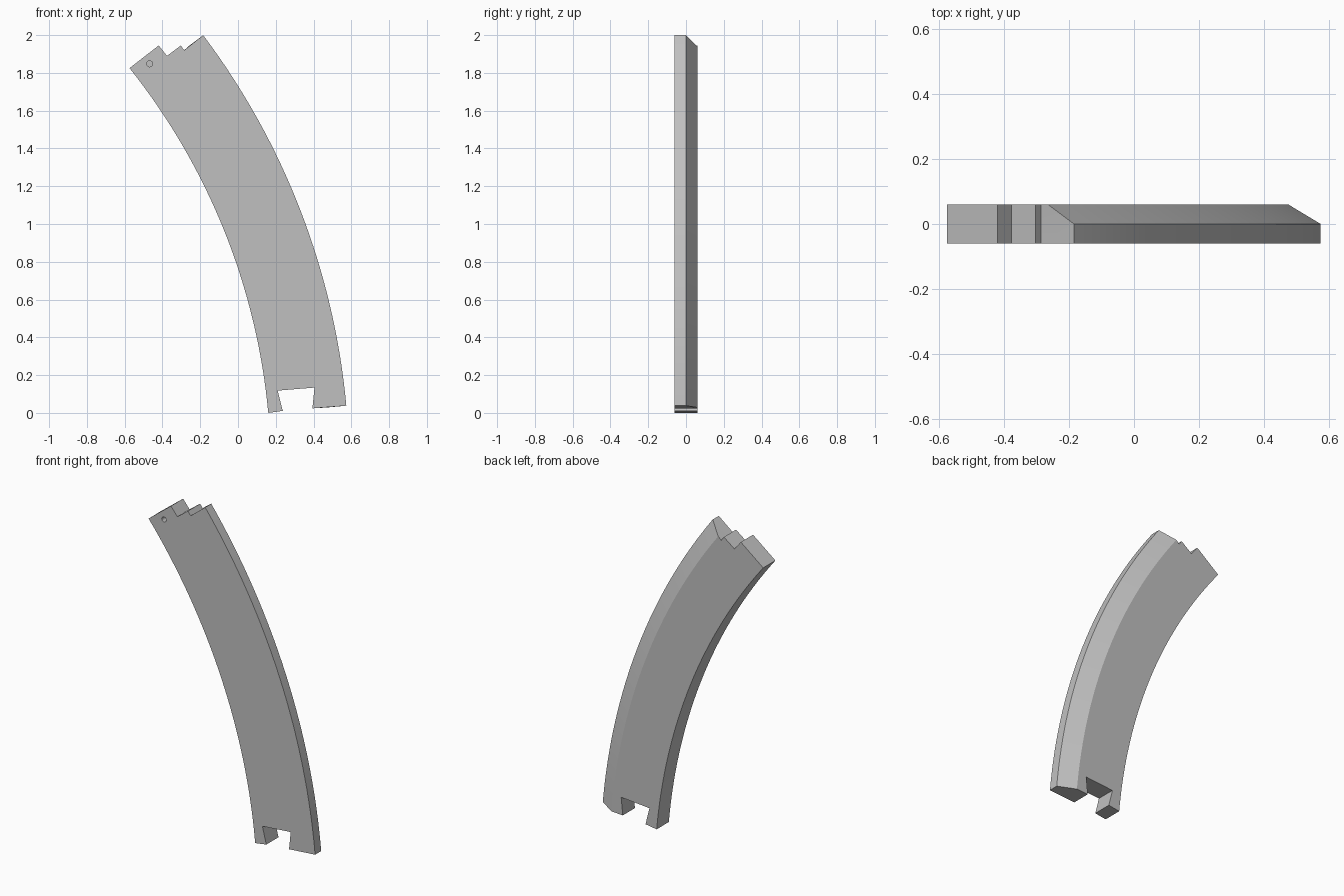
import bpy
import bmesh
from math import cos, sin, radians, pi
from mathutils import Vector

default = bpy.data.objects.get("Cube")
if default:
    bpy.data.objects.remove(default, do_unlink=True)

# Shared arc centre and radii of the curved beam
CENTRE = Vector((-3.265, -0.318))
INNER, OUTER, CHAMFER = 3.44, 3.855, 0.1
HALF = 0.06
SEGMENTS = 32

grey = bpy.data.materials.new("plain grey")
grey.use_nodes = True
colour = (0.53, 0.53, 0.53, 1)
grey.diffuse_color = colour
grey.node_tree.nodes["Principled BSDF"].inputs["Base Color"].default_value = colour


def arc(radius, start, end):
    for i in range(SEGMENTS + 1):
        a = radians(start + (end - start) * i / SEGMENTS)
        yield CENTRE + radius * Vector((cos(a), sin(a)))


def outline(outer, end_angle):
    """Side outline: notched foot, outer arc, stepped head, inner arc."""
    foot = [(0.237, 0.011), (0.21, 0.118), (0.405, 0.134), (0.394, 0.024)]
    head = [(-0.285, 1.92), (-0.303, 1.945), (-0.376, 1.89), (-0.42, 1.945)]
    points = [Vector(p) for p in foot]
    points += arc(outer, 5.3, end_angle)
    points += [Vector(p) for p in head]
    points += arc(INNER, 38.54, 5.3)
    return points


# Curved beam, lofted through three outlines so the back outer edge is bevelled
bm = bmesh.new()
rings = []
for y, outer, end in ((-HALF, OUTER, 36.95), (0, OUTER, 36.95),
                      (HALF, OUTER - CHAMFER, 36.95)):
    rings.append([bm.verts.new((p.x, y, p.y)) for p in outline(outer, end)])
bm.faces.new(rings[0])
bm.faces.new(reversed(rings[-1]))
for a, b in zip(rings, rings[1:]):
    for i in range(len(a)):
        j = (i + 1) % len(a)
        bm.faces.new((a[i], b[i], b[j], a[j]))
bmesh.ops.recalc_face_normals(bm, faces=bm.faces)
mesh = bpy.data.meshes.new("curved_beam")
bm.to_mesh(mesh)
bm.free()
mesh.materials.append(grey)
beam = bpy.data.objects.new("curved_beam", mesh)
bpy.context.collection.objects.link(beam)

# Small blind pin hole in the front of the head
bpy.ops.mesh.primitive_cylinder_add(vertices=16, radius=0.016, depth=0.08,
                                    location=(-0.468, -HALF, 1.848),
                                    rotation=(pi / 2, 0, 0))
cutter = bpy.context.object
cutter.name = "pin_hole_cutter"
cutter.hide_render = True
cutter.data.materials.append(grey)
hole = beam.modifiers.new("pin_hole", "BOOLEAN")
hole.operation = "DIFFERENCE"
hole.solver = "EXACT"
hole.object = cutter

bpy.ops.object.select_all(action="DESELECT")
beam.select_set(True)
bpy.context.view_layer.objects.active = beam
bpy.ops.object.modifier_apply(modifier="pin_hole")
bpy.data.objects.remove(cutter, do_unlink=True)
bpy.ops.object.shade_smooth_by_angle(angle=radians(20))
